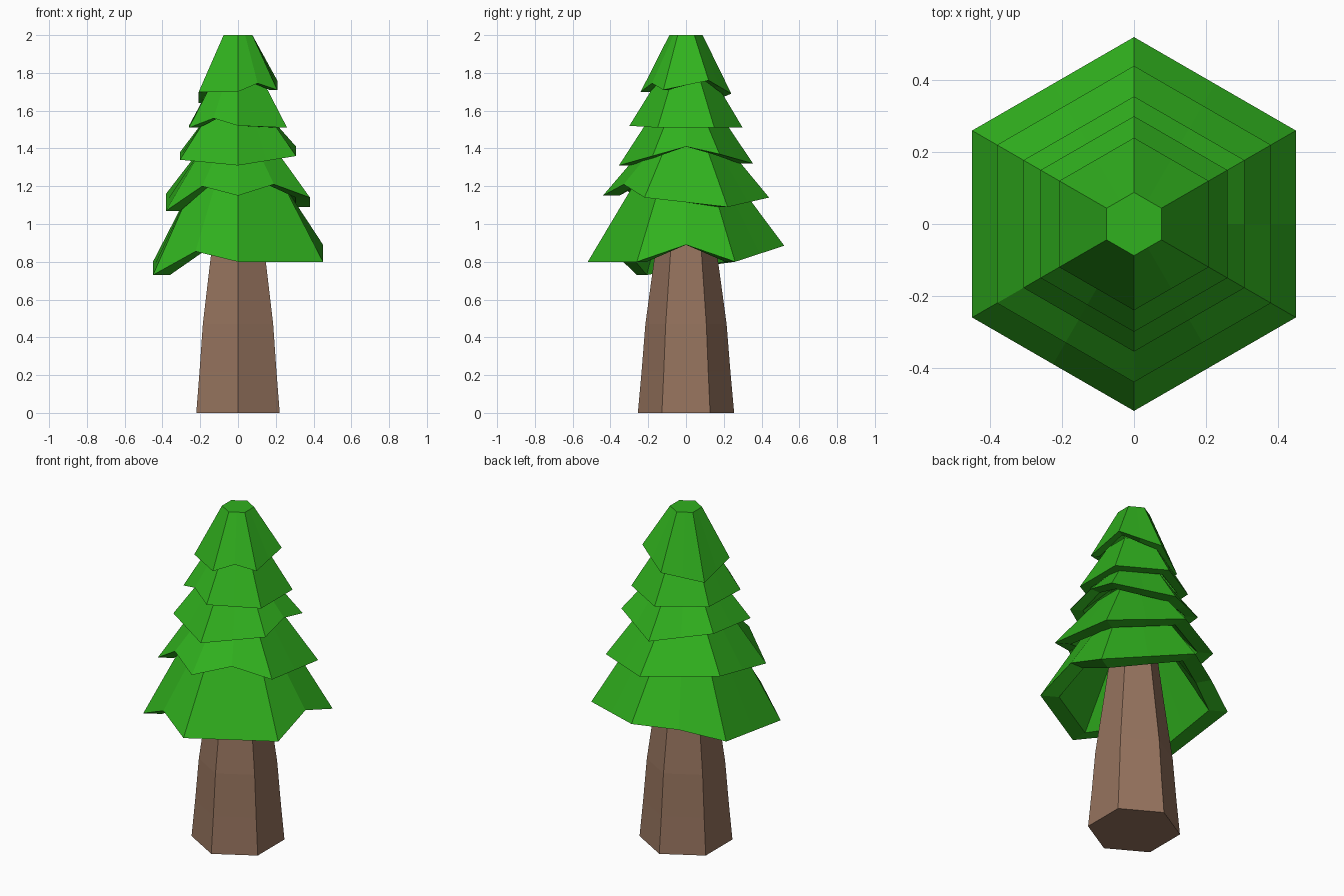
import bpy, bmesh
from math import cos, sin, radians

if "Cube" in bpy.data.objects:
    bpy.data.objects.remove(bpy.data.objects["Cube"])

def material(name, rgb):
    m = bpy.data.materials.new(name)
    m.diffuse_color = (*rgb, 1)
    m.use_nodes = True
    m.node_tree.nodes["Principled BSDF"].inputs["Base Color"].default_value = m.diffuse_color
    return m

green = material("needles", (0.03, 0.44, 0.013))
brown = material("bark", (0.30, 0.17, 0.11))

def hexagon(r, z):
    """Six corners at 30, 90 ... 330 degrees; z is one height or six."""
    zs = z if isinstance(z, (list, tuple)) else [z] * 6
    return [(r * cos(radians(30 + 60 * i)), r * sin(radians(30 + 60 * i)), zs[i]) for i in range(6)]

def with_mids(corners, mids=None):
    """Insert a point halfway along each side, optionally at its own height."""
    out = []
    for i, a in enumerate(corners):
        b = corners[(i + 1) % 6]
        m = [(p + q) / 2 for p, q in zip(a, b)]
        if mids and mids[i] is not None:
            m[2] = mids[i]
        out += [a, tuple(m)]
    return out

def loft(name, rings, mat, cap_start=False, cap_end=False):
    bm = bmesh.new()
    loops = [[bm.verts.new(p) for p in ring] for ring in rings]
    n = len(loops[0])
    for a, b in zip(loops, loops[1:]):
        for i in range(n):
            j = (i + 1) % n
            bm.faces.new((a[i], a[j], b[j], b[i]))
    if cap_start:
        bm.faces.new(loops[0][::-1])
    if cap_end:
        bm.faces.new(loops[-1])
    me = bpy.data.meshes.new(name)
    bm.to_mesh(me)
    bm.free()
    me.materials.append(mat)
    ob = bpy.data.objects.new(name, me)
    bpy.context.collection.objects.link(ob)

# Tapered six-sided trunk
profile = [(0.255, 0), (0.235, 0.22), (0.215, 0.47), (0.166, 0.83), (0.13, 1.1)]
loft("trunk", [hexagon(r, z) for r, z in profile], brown, True, True)

# Skirts of branches: rim radius, corner heights (30..330), side-middle
# heights (60..360, None = straight), top radius, top height
tiers = [
    (0.52, [0.80, 0.885, 0.80, 0.73, 0.80, 0.80], [None, 0.86, None, 0.855, None, 0.89], 0.27, 1.22),
    (0.44, [1.09, 1.14, 1.16, 1.07, 1.15, 1.14], [None, None, None, 1.20, 1.21, None], 0.20, 1.43),
    (0.355, [1.37, 1.32, 1.38, 1.34, 1.31, 1.36], [None, None, None, None, None, 1.41], 0.18, 1.58),
    (0.30, [1.51, 1.51, 1.52, 1.51, 1.52, 1.51], [None, None, None, 1.56, None, None], 0.145, 1.77),
    (0.24, [1.76, 1.69, 1.64, 1.70, 1.70, 1.71], [None, None, None, None, 1.745, None], 0.088, 2.0),
]
for k, (r, zc, zm, rt, zt) in enumerate(tiers):
    rim = with_mids(hexagon(r, zc), zm)
    lip = [(x * 0.8, y * 0.8, z) for x, y, z in rim]
    inner = with_mids(hexagon(rt * 0.75, zt - 0.08))
    top = with_mids(hexagon(rt, zt))
    # Inside wall, flat lip, sloping outside, flat top
    loft(f"branch_tier_{k + 1}", [inner, lip, rim, top], green, False, True)
